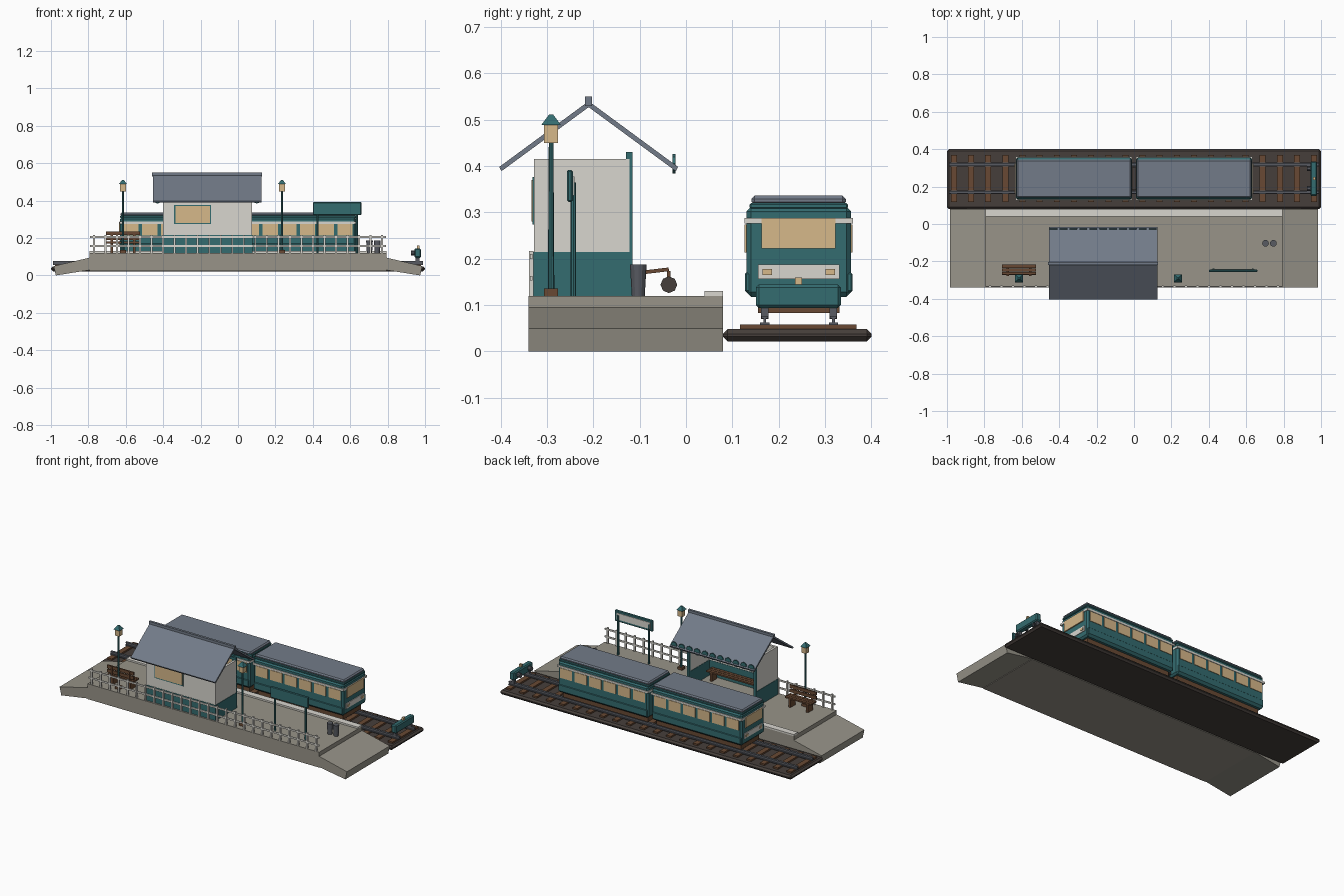
import bpy, bmesh, math
from mathutils import Matrix, Vector

cube = bpy.data.objects.get("Cube")
if cube:
    bpy.data.objects.remove(cube, do_unlink=True)


def material(name, *rgb):
    lin = [((c / 255 + 0.055) / 1.055) ** 2.4 for c in rgb] + [1]
    m = bpy.data.materials.new(name)
    m.use_nodes = True
    m.diffuse_color = lin
    m.node_tree.nodes["Principled BSDF"].inputs["Base Color"].default_value = lin
    return m


TEAL = material("teal paint", 52, 108, 112)
WHITE = material("off white", 216, 214, 207)
CREAM = material("warm glass", 214, 184, 138)
SLATE = material("slate roof", 114, 123, 136)
STONE = material("platform concrete", 152, 148, 137)
BED = material("dark ballast", 70, 63, 59)
WOOD = material("brown timber", 104, 73, 51)
METAL = material("grey metal", 88, 91, 98)


def finish(name, bm, mat):
    bmesh.ops.recalc_face_normals(bm, faces=bm.faces)
    mesh = bpy.data.meshes.new(name)
    bm.to_mesh(mesh)
    bm.free()
    mesh.materials.append(mat)
    ob = bpy.data.objects.new(name, mesh)
    bpy.context.collection.objects.link(ob)
    return ob


def boxes(name, mat, spans, bevel=0):
    """One object from boxes given as x0, x1, y0, y1, z0, z1."""
    bm = bmesh.new()
    for x0, x1, y0, y1, z0, z1 in spans:
        place = Matrix.Translation(((x0 + x1) / 2, (y0 + y1) / 2, (z0 + z1) / 2))
        bmesh.ops.create_cube(bm, size=1, matrix=place @ Matrix.Diagonal((x1 - x0, y1 - y0, z1 - z0, 1)))
    if bevel:
        bmesh.ops.bevel(bm, geom=bm.edges[:], offset=bevel, segments=1, affect='EDGES')
    return finish(name, bm, mat)


def prism(name, mat, points, to3d, shift):
    """Extrude a flat outline along a vector."""
    bm = bmesh.new()
    face = bm.faces.new([bm.verts.new(to3d(*p)) for p in points])
    new = bmesh.ops.extrude_face_region(bm, geom=[face])["geom"]
    bmesh.ops.translate(bm, vec=shift, verts=[v for v in new if isinstance(v, bmesh.types.BMVert)])
    return finish(name, bm, mat)


def cones(name, mat, centres, r1, r2, depth, sides, turn=Matrix()):
    bm = bmesh.new()
    for c in centres:
        bmesh.ops.create_cone(bm, cap_ends=True, segments=sides, radius1=r1, radius2=r2,
                              depth=depth, matrix=Matrix.Translation(c) @ turn)
    return finish(name, bm, mat)


# Platform with sloping ends
boxes("platform", STONE, [(-0.795, 0.795, -0.34, 0.08, 0.025, 0.12)])
for side, s in (("left", 1), ("right", -1)):
    prism(side + "_ramp", STONE, [(0.785, 0.097), (0.985, 0.05), (0.974, 0), (0.785, 0.03)],
          lambda x, z: (s * x, -0.34, z), (0, 0.42, 0))
boxes("platform_edge_strip", WHITE, [(-0.795, 0.795, 0.04, 0.08, 0.12, 0.13)])

# Fence along the front
posts = [-0.77 + i * 1.54 / 25 for i in range(26)]
boxes("fence", WHITE,
      [(x - 0.005, x + 0.005, -0.339, -0.329, 0.12, 0.217) for x in posts]
      + [(-0.79, 0.79, -0.337, -0.331, z - 0.005, z + 0.005) for z in (0.158, 0.205)])

# Track
boxes("track_bed", BED, [(-1, 1, 0.08, 0.4, 0.022, 0.048)], 0.01)
sleepers = [-0.963 + i * 1.926 / 21 for i in range(22)]
boxes("sleepers", WOOD, [(x - 0.016, x + 0.016, 0.117, 0.368, 0.046, 0.058) for x in sleepers])
rails = []
for y in (0.17, 0.318):
    rails += [(-0.99, 0.99, y - 0.010, y + 0.010, 0.057, 0.062),
              (-0.99, 0.99, y - 0.003, y + 0.003, 0.062, 0.071),
              (-0.99, 0.99, y - 0.007, y + 0.007, 0.071, 0.077)]
boxes("rails", METAL, rails)

# Two train cars
YC = 0.243
for label, s in (("left", 1), ("right", -1)):
    def car(x0, x1, half, z0, z1):
        a, b = sorted((s * x0, s * x1))
        return (a, b, YC - half, YC + half, z0, z1)

    def flank(x0, x1, z0, z1, out):
        a, b = sorted((s * x0, s * x1))
        return [(a, b, YC + d * 0.1135 - out, YC + d * 0.1135 + out, z0, z1) for d in (1, -1)]

    name = label + "_car_"
    boxes(name + "body", TEAL, [car(0.012, 0.63, 0.113, 0.118, 0.312)], 0.01)
    boxes(name + "sill", TEAL, [car(0.018, 0.626, 0.116, 0.128, 0.17)], 0.003)
    boxes(name + "underframe", WOOD, [car(0.03, 0.61, 0.088, 0.083, 0.12)])
    boxes(name + "roof", SLATE, [car(0.014, 0.628, 0.102, 0.316, 0.336)], 0.007)
    boxes(name + "roof_collar", TEAL, [car(0.012, 0.63, 0.106, 0.308, 0.32)], 0.003)
    boxes(name + "band", WHITE, [car(0.01, 0.634, 0.117, 0.276, 0.288)])
    boxes(name + "side_windows", CREAM,
          [w for i in range(6) for w in flank(0.031 + i * 0.1, 0.113 + i * 0.1, 0.213, 0.274, 0.003)])
    boxes(name + "end_window", CREAM, [car(0.627, 0.637, 0.08, 0.222, 0.287)])
    boxes(name + "end_panel", WHITE, [car(0.627, 0.634, 0.088, 0.156, 0.188)])
    lights = []
    for d in (1, -1):
        x0, x1 = sorted((s * 0.63, s * 0.638))
        lights.append((x0, x1, YC + d * 0.068 - 0.01, YC + d * 0.068 + 0.01, 0.165, 0.178))
    boxes(name + "headlights", CREAM, lights)
boxes("car_gangway", BED, [(-0.02, 0.02, YC - 0.06, YC + 0.06, 0.13, 0.3)])

# Buffer stop at the track end
boxes("buffer_beam", TEAL, [(0.943, 0.978, 0.151, 0.334, 0.094, 0.144)], 0.006)
boxes("buffer_legs", METAL, [(0.95, 0.97, y - 0.008, y + 0.008, 0.07, 0.1) for y in (0.17, 0.318)])
boxes("buffer_lamp", CREAM, [(0.957, 0.971, 0.235, 0.25, 0.144, 0.16)])
cones("buffer_pads", METAL, [(0.935, y, 0.119) for y in (0.19, 0.297)], 0.014, 0.014, 0.022, 10,
      Matrix.Rotation(math.pi / 2, 4, 'Y'))

# Shelter: three walls, open toward the track
def walls(grow, z0, z1):
    g = grow
    return [(-0.4 - g, 0.075 + g, -0.328 - g, -0.314 + g, z0, z1),
            (-0.4 - g, -0.386 + g, -0.328 - g, -0.122, z0, z1),
            (0.061 - g, 0.075 + g, -0.328 - g, -0.122, z0, z1)]


boxes("shelter_walls", WHITE, walls(0, 0.12, 0.415))
boxes("shelter_wainscot", TEAL, walls(0.002, 0.12, 0.215))
boxes("shelter_posts", TEAL, [(x - 0.008, x + 0.008, -0.129, -0.115, 0.12, 0.43) for x in (-0.392, 0.067)])
boxes("shelter_lintel", TEAL, [(-0.4, 0.075, -0.128, -0.116, 0.415, 0.43)])
boxes("shelter_window_frame", TEAL, [(-0.341, -0.144, -0.331, -0.311, 0.274, 0.376)])
boxes("shelter_window", CREAM, [(-0.335, -0.15, -0.333, -0.309, 0.28, 0.37)])

# Shelter roof
prism("shelter_roof", SLATE,
      [(-0.403, 0.398), (-0.21, 0.54), (-0.017, 0.398), (-0.022, 0.389), (-0.21, 0.527), (-0.398, 0.389)],
      lambda y, z: (-0.455, y, z), (0.58, 0, 0))
boxes("roof_ridge", SLATE, [(-0.459, 0.129, -0.218, -0.203, 0.53, 0.55)])
cones("eave_scallops", TEAL, [(-0.43 + i * 0.053, -0.026, 0.405) for i in range(11)], 0.021, 0.021, 0.006, 8,
      Matrix.Rotation(math.pi / 2, 4, 'X'))


# Benches with the back toward the front
def bench(name, x0, x1, y0, y1, backed):
    parts = []
    for i in range(3):
        w = (y1 - y0) / 3
        parts.append((x0, x1, y0 + i * w, y0 + i * w + w * 0.85, 0.172, 0.181))
    for x in (x0 + 0.03, x1 - 0.03):
        parts.append((x - 0.007, x + 0.007, y0 + 0.004, y1 - 0.006, 0.12, 0.172))
        if backed:
            parts.append((x - 0.006, x + 0.006, y0 - 0.006, y0 + 0.002, 0.17, 0.235))
    if backed:
        parts += [(x0, x1, y0 - 0.002, y0 + 0.006, z, z + 0.02) for z in (0.19, 0.216)]
    boxes(name, WOOD, parts)


bench("platform_bench", -0.705, -0.525, -0.272, -0.215, True)
bench("shelter_bench", -0.36, 0.035, -0.305, -0.245, False)

# Lamp posts
for label, x in (("left", 0.235), ("right", -0.615)):
    name, y = label + "_lamp_", -0.291
    boxes(name + "base", WOOD, [(x - 0.015, x + 0.015, y - 0.015, y + 0.015, 0.12, 0.136)])
    cones(name + "pole", TEAL, [(x, y, 0.292)], 0.007, 0.005, 0.33, 8)
    boxes(name + "lantern", CREAM, [(x - 0.015, x + 0.015, y - 0.015, y + 0.015, 0.45, 0.49)])
    cones(name + "cap", TEAL, [(x, y, 0.5)], 0.03, 0.006, 0.023, 4, Matrix.Rotation(math.pi / 4, 4, 'Z'))

# Station sign, blank panel toward the track
boxes("sign_board", TEAL, [(0.4, 0.66, -0.257, -0.244, 0.322, 0.392)], 0.004)
boxes("sign_panel", WHITE, [(0.415, 0.645, -0.246, -0.241, 0.337, 0.377)])
cones("sign_posts", TEAL, [(x, -0.243, 0.242) for x in (0.425, 0.635)], 0.006, 0.006, 0.245, 8)

# Bins and a small hand cart under the roof
cones("bins", METAL, [(x, -0.103, 0.154) for x in (0.703, 0.745)], 0.014, 0.018, 0.068, 12)
cart = boxes("cart_deck", WOOD, [(-0.05, 0.05, -0.027, 0.027, -0.004, 0.004)])
cart.matrix_world = Matrix.Translation((-0.1, -0.064, 0.174)) @ Matrix.Rotation(0.12, 4, 'X')
cones("cart_wheels", BED, [(x, -0.037, 0.144) for x in (-0.145, -0.055)], 0.018, 0.018, 0.01, 8,
      Matrix.Rotation(math.pi / 2, 4, 'Y'))
boxes("cart_struts", WOOD, [(x - 0.004, x + 0.004, -0.041, -0.033, 0.144, 0.174) for x in (-0.135, -0.065)])
